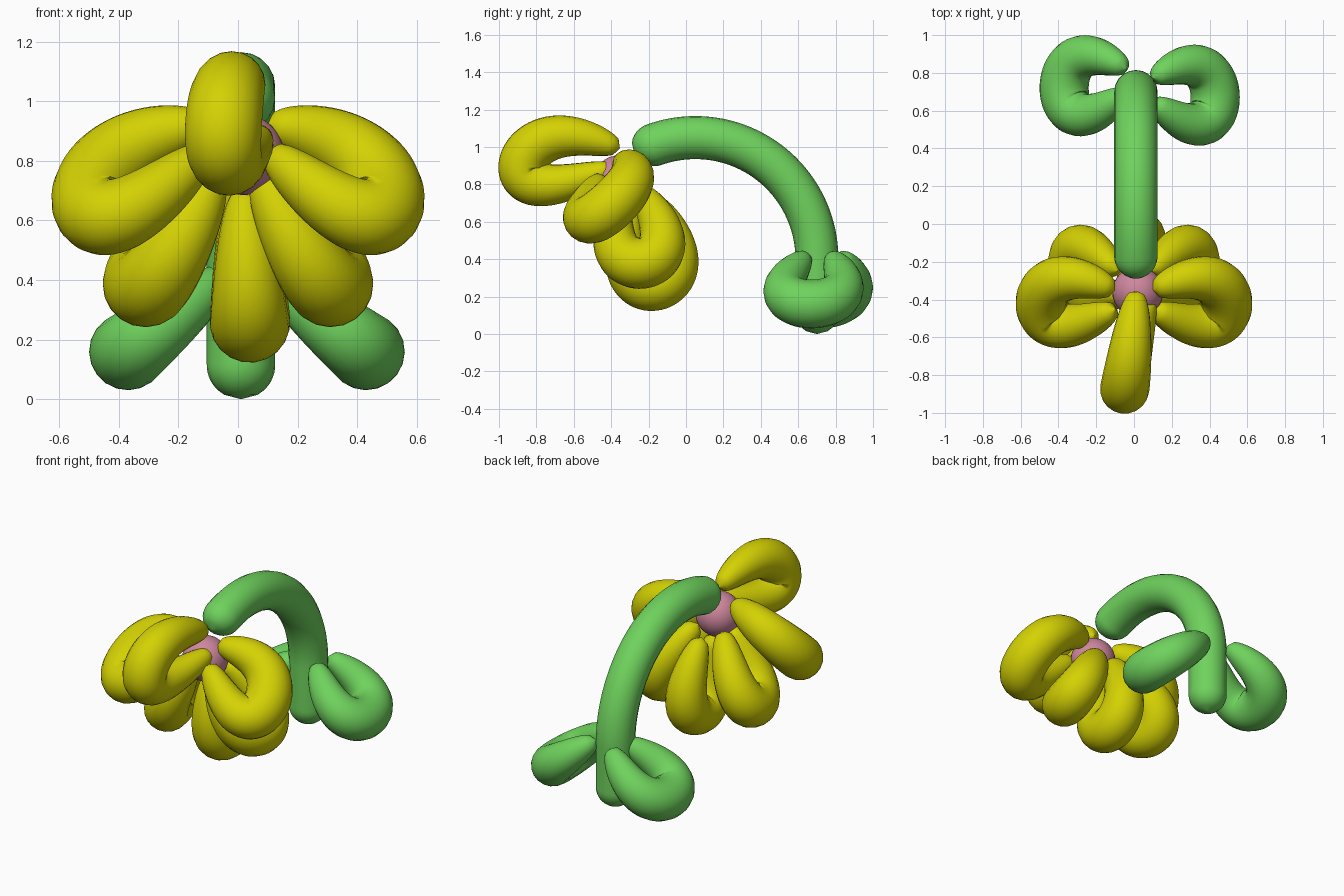
import bpy
from math import sin, cos, pi, sqrt, radians
from mathutils import Vector

if "Cube" in bpy.data.objects:
    bpy.data.objects.remove(bpy.data.objects["Cube"], do_unlink=True)


def make_material(name, red, green_part, blue):
    colour = (red, green_part, blue, 1)
    mat = bpy.data.materials.new(name)
    mat.use_nodes = True
    mat.diffuse_color = colour
    mat.node_tree.nodes["Principled BSDF"].inputs["Base Color"].default_value = colour
    return mat


yellow = make_material("petal yellow", 0.66, 0.64, 0.001)
green = make_material("stem green", 0.16, 0.65, 0.11)
pink = make_material("centre pink", 0.62, 0.24, 0.34)


def tube(name, material, points, radii):
    """Smooth inflated tube that follows the points with a changing radius."""
    curve = bpy.data.curves.new(name + " path", "CURVE")
    curve.dimensions = "3D"
    curve.bevel_depth = 1
    curve.bevel_resolution = 8
    spline = curve.splines.new("POLY")
    spline.points.add(len(points) - 1)
    for knot, point, radius in zip(spline.points, points, radii):
        knot.co = (*point, 1)
        knot.radius = max(radius, 0.001)
    path = bpy.data.objects.new(name + " path", curve)
    bpy.context.collection.objects.link(path)
    graph = bpy.context.evaluated_depsgraph_get()
    mesh = bpy.data.meshes.new_from_object(path.evaluated_get(graph))
    bpy.data.objects.remove(path, do_unlink=True)
    mesh.materials.clear()
    mesh.materials.append(material)
    for face in mesh.polygons:
        face.use_smooth = True
    part = bpy.data.objects.new(name, mesh)
    bpy.context.collection.objects.link(part)


def folded_balloon(name, material, root, reach, spread, thickness,
                   mirrored=False, curl=0):
    """Balloon bent into a pinched loop: out along reach, opened along spread.
    Curl pushes the returning end sideways."""
    root, reach, spread = Vector(root), Vector(reach), Vector(spread)
    if mirrored:
        for vector in (root, reach, spread):
            vector.x = -vector.x
    points, radii = [], []
    steps = 64
    for step in range(steps + 1):
        turn = pi * step / steps
        opening = 0.4 * cos(turn) + 0.7 * sin(2 * turn)
        point = root + reach * sin(turn) + spread * opening
        point.x += curl * (step / steps) ** 6
        points.append(point)
        radii.append(thickness * max(sin(turn), 0) ** 0.35)
    tube(name, material, points, radii)


def arched_stem(name, material, centre_y, centre_z, bend, sweep, thickness):
    """Arc that turns into a straight drop to the ground, with domed ends."""
    arc = bend * sweep
    length = arc + centre_z
    points, radii = [], []
    steps = 120
    for step in range(steps + 1):
        distance = length * step / steps
        angle = max(sweep - distance / bend, 0)
        drop = max(distance - arc, 0)
        points.append(Vector((0.01, centre_y + bend * cos(angle),
                              centre_z + bend * sin(angle) - drop)))
        inset = min(distance, length - distance, thickness)
        radii.append(sqrt(max(thickness ** 2 - (thickness - inset) ** 2, 0)))
    tube(name, material, points, radii)


# Flower centre
bpy.ops.mesh.primitive_uv_sphere_add(segments=32, ring_count=16, radius=0.135,
                                     location=(0.02, -0.36, 0.82))
centre = bpy.context.object
centre.name = "flower_centre"
centre.data.materials.append(pink)
bpy.ops.object.shade_smooth()

# Stem
arched_stem("stem", green, centre_y=0.05, centre_z=0.4, bend=0.65,
            sweep=radians(120), thickness=0.115)

# Petals on the middle line
folded_balloon("front_petal", yellow, root=(0.01, -0.37, 0.94),
               reach=(-0.06, -0.5, -0.02), spread=(0.01, 0.04, 0.13),
               thickness=0.13, curl=0.08)
folded_balloon("bottom_petal", yellow, root=(0.02, -0.24, 0.72),
               reach=(0.02, 0.08, -0.46), spread=(0, 0.13, 0.03), thickness=0.135)

# Paired petals
for side, mirrored in (("left", False), ("right", True)):
    folded_balloon(side + "_side_petal", yellow, root=(0.1, -0.4, 0.88),
                   reach=(0.39, -0.02, -0.21), spread=(0, 0.125, 0.105),
                   thickness=0.137, mirrored=mirrored)
    folded_balloon(side + "_lower_petal", yellow, root=(0.08, -0.3, 0.77),
                   reach=(0.235, 0.07, -0.39), spread=(0.02, 0.125, 0.02),
                   thickness=0.137, mirrored=mirrored)

# Leaves, the right one set slightly closer in and further back
for side, mirrored, root in (("left", False, (0.1, 0.71, 0.42)),
                             ("right", True, (0.04, 0.76, 0.42))):
    folded_balloon(side + "_leaf", green, root=root, reach=(0.33, -0.04, -0.26),
                   spread=(0, 0.155, 0), thickness=0.13, mirrored=mirrored)
